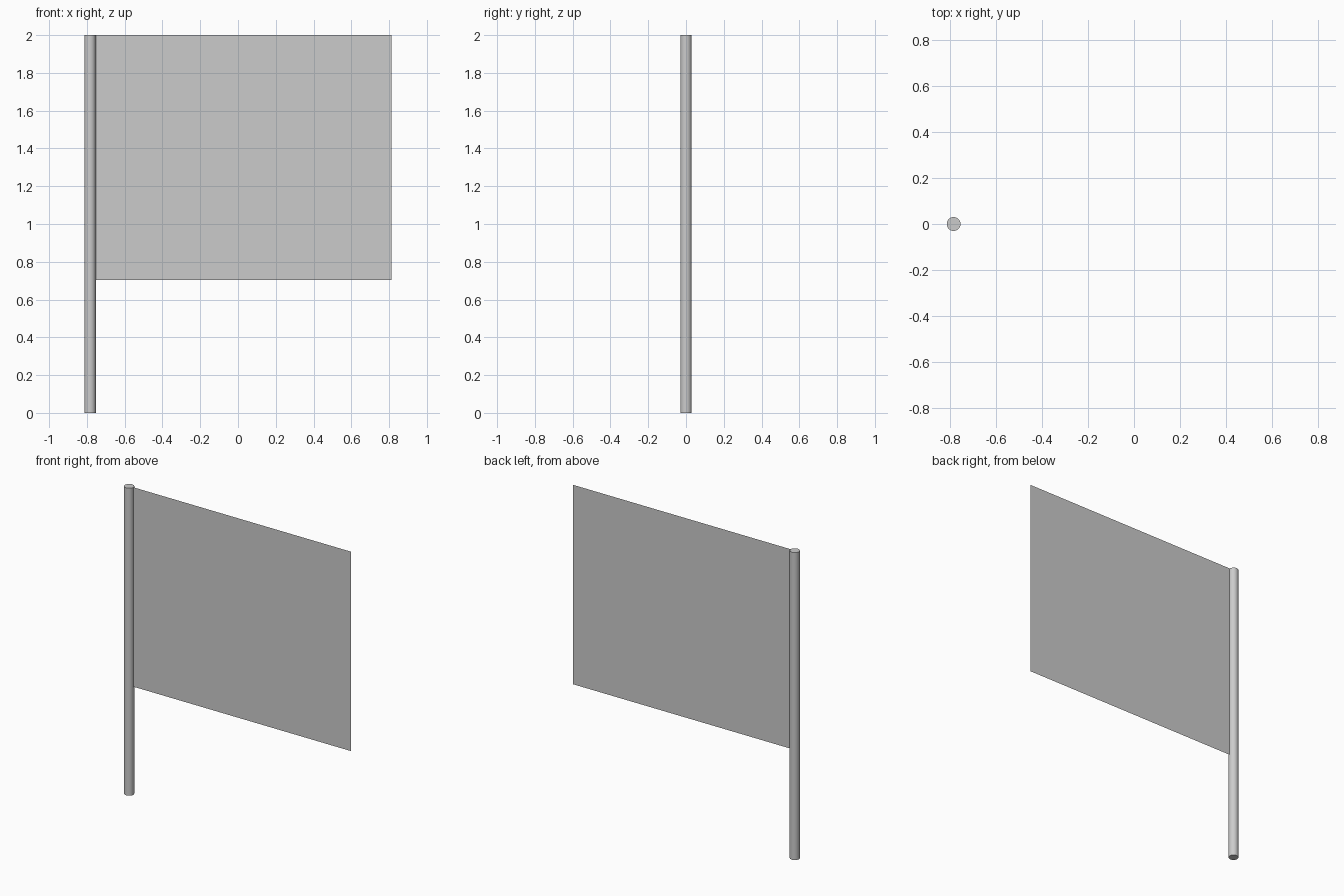
import bpy
import bmesh

if "Cube" in bpy.data.objects:
    bpy.data.objects.remove(bpy.data.objects["Cube"])

POLE_X, POLE_R, HEIGHT = -0.783, 0.03, 2.0
FLAG_RIGHT, FLAG_BOTTOM = 0.813, 0.703

# Pole: smooth round cylinder standing on the ground
bpy.ops.mesh.primitive_cylinder_add(vertices=32, radius=POLE_R, depth=HEIGHT,
                                    location=(POLE_X, 0, HEIGHT / 2))
pole = bpy.context.object
pole.name = "pole"
bpy.ops.object.shade_smooth_by_angle()

# Flag: a single flat sheet fixed along the pole's side
left = POLE_X + POLE_R
bm = bmesh.new()
corners = [(left, FLAG_BOTTOM), (FLAG_RIGHT, FLAG_BOTTOM),
           (FLAG_RIGHT, HEIGHT), (left, HEIGHT)]
bm.faces.new([bm.verts.new((x, 0, z)) for x, z in corners])
mesh = bpy.data.meshes.new("flag")
bm.to_mesh(mesh)
bm.free()
flag = bpy.data.objects.new("flag", mesh)
bpy.context.collection.objects.link(flag)
